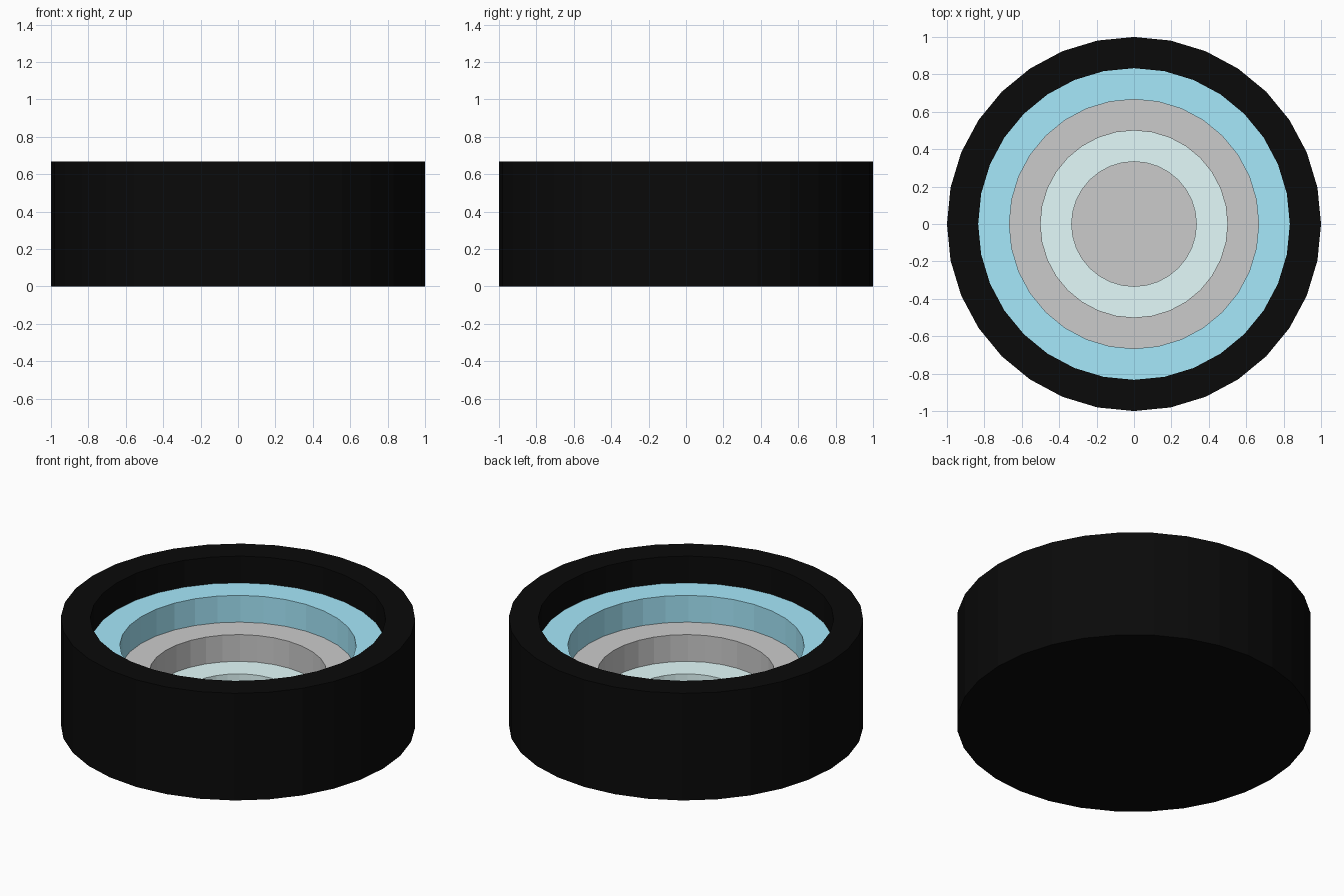
import bpy, bmesh
from math import cos, sin, tau

if "Cube" in bpy.data.objects:
    bpy.data.objects.remove(bpy.data.objects["Cube"])

SIDES = 32
U = 1 / 6      # ring width and step height
BASE = 0.01    # thin floor under the rings


def material(name, rgb):
    m = bpy.data.materials.new(name)
    m.diffuse_color = (*rgb, 1)
    m.use_nodes = True
    m.node_tree.nodes["Principled BSDF"].inputs["Base Color"].default_value = m.diffuse_color
    return m


def lathe(name, profile, mat, closed=False):
    """Revolve (radius, z) points round z; radius 0 closes the end with one flat face."""
    bm = bmesh.new()
    rows = [[bm.verts.new((r * cos(tau * i / SIDES), r * sin(tau * i / SIDES), z))
             for i in range(SIDES)] for r, z in profile]
    pairs = list(zip(rows, rows[1:])) + ([(rows[-1], rows[0])] if closed else [])
    for a, b in pairs:
        for i in range(SIDES):
            j = (i + 1) % SIDES
            bm.faces.new((a[i], a[j], b[j], b[i]))
    if not closed:
        bm.faces.new(rows[0])
        bm.faces.new(rows[-1])
    bmesh.ops.recalc_face_normals(bm, faces=bm.faces)
    mesh = bpy.data.meshes.new(name)
    bm.to_mesh(mesh)
    bm.free()
    mesh.materials.append(mat)
    ob = bpy.data.objects.new(name, mesh)
    bpy.context.collection.objects.link(ob)
    return ob


black = material("black", (0.003, 0.003, 0.003))
blue = material("blue", (0.38, 0.81, 0.97))
pale = material("pale", (0.77, 0.97, 0.97))
grey = material("grey", (0.70, 0.70, 0.70))

# Black tub: outer wall, rim, inner wall and floor
lathe("outer_tub", [(1, 0), (1, 4 * U), (5 * U, 4 * U), (5 * U, BASE / 2)], black)

# Stepped rings, each one step lower toward the middle
for name, step, mat in (("blue_ring", 3, blue), ("grey_ring", 2, grey), ("pale_ring", 1, pale)):
    outer, inner, top = (step + 2) * U, (step + 1) * U, step * U
    lathe(name, [(outer, BASE / 2), (outer, top), (inner, top), (inner, BASE / 2)], mat, closed=True)

# Grey disc at the bottom of the well
lathe("centre_disc", [(2 * U, BASE / 2), (2 * U, BASE)], grey)
